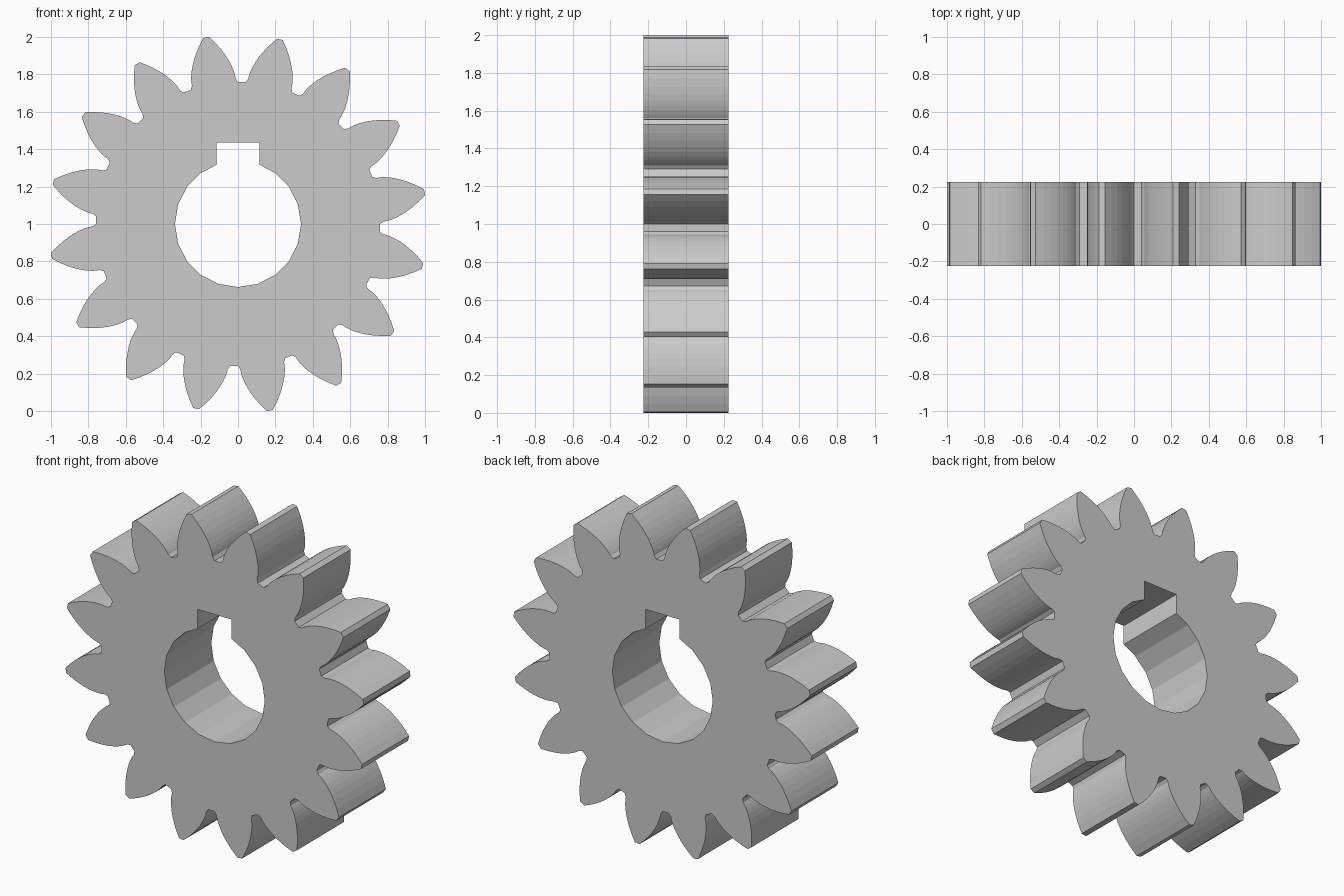
import bpy, bmesh
from math import pi, sin, cos, tan, acos, radians

if "Cube" in bpy.data.objects:
    bpy.data.objects.remove(bpy.data.objects["Cube"])

TEETH = 16
OUTER, PITCH, ROOT = 1.012, 0.90, 0.76
PRESSURE = radians(30)
BASE = PITCH * cos(PRESSURE)
ROOT_HALF = 0.027             # half angle of the flat between two teeth
HALF_DEPTH = 0.225
CENTRE_Z = 1.0


def polar(r, a):
    return (r * cos(a), CENTRE_Z + r * sin(a))


def half_angle(r):
    """Half the angular thickness of an involute tooth at radius r."""
    inv = lambda a: tan(a) - a
    return pi / (2 * TEETH) + inv(PRESSURE) - inv(acos(min(1, BASE / r)))


# Toothed outline: root corner, involute flank up, flank down, root corner
outline = []
pitch_angle = 2 * pi / TEETH
radii = [BASE + (OUTER - BASE) * (i / 9) ** 1.5 for i in range(10)]
flank = [(ROOT, pitch_angle / 2 - ROOT_HALF)] + [(r, half_angle(r)) for r in radii]
for i in range(TEETH):
    mid = pi / 2 - ROOT_HALF + pitch_angle * (i + 0.5)
    outline += [polar(r, mid - h) for r, h in flank]
    outline += [polar(r, mid + h) for r, h in reversed(flank)]

# Bore with a square keyway at the top
BORE, KEY_HALF, KEY_TOP = 0.337, 0.115, 1.435
key_low = CENTRE_Z + (BORE ** 2 - KEY_HALF ** 2) ** 0.5
bore = [polar(BORE, radians(126 + 18 * i)) for i in range(17)]
bore += [(KEY_HALF, key_low), (KEY_HALF, KEY_TOP),
         (-KEY_HALF, KEY_TOP), (-KEY_HALF, key_low)]

# Fill the profile and extrude it to full thickness
bm = bmesh.new()
edges = []
for loop in (outline, bore):
    vs = [bm.verts.new((x, -HALF_DEPTH, z)) for x, z in loop]
    edges += [bm.edges.new((vs[i - 1], vs[i])) for i in range(len(vs))]
bmesh.ops.triangle_fill(bm, edges=edges, use_beauty=True, normal=(0, -1, 0))
ext = bmesh.ops.extrude_face_region(bm, geom=bm.faces[:], use_keep_orig=True)
new_verts = [g for g in ext["geom"] if isinstance(g, bmesh.types.BMVert)]
bmesh.ops.translate(bm, verts=new_verts, vec=(0, 2 * HALF_DEPTH, 0))
bmesh.ops.recalc_face_normals(bm, faces=bm.faces[:])

mesh = bpy.data.meshes.new("spur_gear")
bm.to_mesh(mesh)
bm.free()
bpy.context.collection.objects.link(bpy.data.objects.new("spur_gear", mesh))
